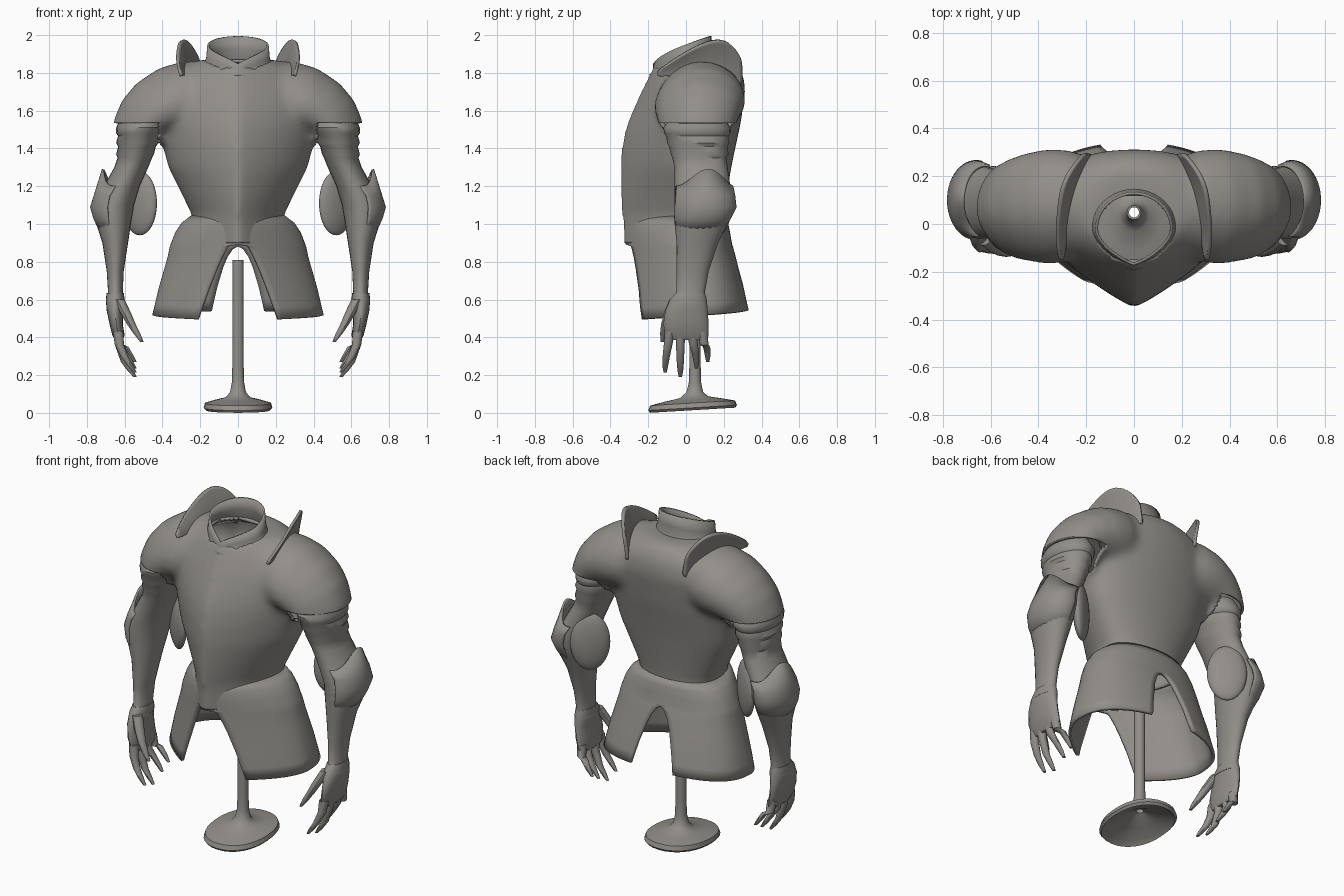
import bpy, bmesh, math
from math import sin, cos, pi, asin

if "Cube" in bpy.data.objects:
    bpy.data.objects.remove(bpy.data.objects["Cube"])

steel = bpy.data.materials.new("grey steel")
steel.diffuse_color = (0.29, 0.275, 0.255, 1)
steel.use_nodes = True
steel.node_tree.nodes["Principled BSDF"].inputs["Base Color"].default_value = steel.diffuse_color


def loft(bm, rings, wrap=True, caps=True):
    """Skin a list of point rings with quads."""
    vs = [[bm.verts.new(p) for p in r] for r in rings]
    n = len(vs[0])
    for a, b in zip(vs, vs[1:]):
        for i in range(n if wrap else n - 1):
            j = (i + 1) % n
            bm.faces.new((a[i], a[j], b[j], b[i]))
    if wrap and caps:
        bm.faces.new(vs[0][::-1])
        bm.faces.new(vs[-1])


def finish(name, bm, mirror=True, thick=0, offset=0.0, angle=40, subdiv=0):
    bmesh.ops.recalc_face_normals(bm, faces=bm.faces)
    me = bpy.data.meshes.new(name)
    bm.to_mesh(me)
    bm.free()
    ob = bpy.data.objects.new(name, me)
    bpy.context.collection.objects.link(ob)
    me.materials.append(steel)
    bpy.ops.object.select_all(action='DESELECT')
    ob.select_set(True)
    bpy.context.view_layer.objects.active = ob
    bpy.ops.object.shade_smooth_by_angle(angle=math.radians(angle))
    if mirror:
        m = ob.modifiers.new("mirror", 'MIRROR')
        m.use_clip = True
    if subdiv:
        d = ob.modifiers.new("smooth", 'SUBSURF')
        d.levels = d.render_levels = subdiv
    if thick:
        s = ob.modifiers.new("shell", 'SOLIDIFY')
        s.thickness, s.offset = thick, offset
    return ob


def oval(z, x0, x1, y0, y1, n=24, p=1.0):
    """Level oval; p below 1 squares it off."""
    sp = lambda v: math.copysign(abs(v) ** p, v)
    return [((x0 + x1) / 2 + (x1 - x0) / 2 * sp(cos(2 * pi * i / n)),
             (y0 + y1) / 2 + (y1 - y0) / 2 * sp(sin(2 * pi * i / n)), z) for i in range(n)]


def column(name, rows, n=24, **kw):
    """Part made of level ovals: rows of (z, x0, x1, y0, y1)."""
    bm = bmesh.new()
    loft(bm, [oval(*r, n=n) for r in rows])
    return finish(name, bm, **kw)


def body_point(t, w, yf, yb, z, ym=0.04):
    """Armour cross-section: keeled front, flattened back; t = 0 is the front."""
    c = cos(t)
    if c > 0:
        y = ym + (yf - ym) * (0.55 * c + 0.45 * (1 - abs(sin(t))))
    else:
        y = ym + (yb - ym) * abs(c) ** 0.75
    return (w * sin(t), y, z)


# Cuirass and pauldrons: fused closed volumes, then opened into a shell
bm = bmesh.new()
TORSO = [(0.84, .27, -.335, .21), (0.93, .255, -.338, .205), (1.04, .24, -.342, .20), (1.15, .295, -.35, .215),
         (1.30, .37, -.352, .24), (1.42, .40, -.342, .265), (1.51, .42, -.322, .285),
         (1.60, .44, -.287, .30), (1.70, .43, -.24, .315), (1.78, .36, -.20, .305),
         (1.83, .28, -.175, .28), (1.87, .20, -.15, .23)]
loft(bm, [[body_point(2 * pi * i / 48, w, f, b, z) for i in range(48)] for z, w, f, b in TORSO])
SHOULDER = [(.12, 1.865, .12, 1.50, -.12, .26), (.30, 1.86, .25, 1.48, -.155, .31),
            (.42, 1.825, .30, 1.48, -.165, .315), (.54, 1.745, .34, 1.48, -.155, .30),
            (.615, 1.655, .37, 1.48, -.145, .28), (.66, 1.55, .385, 1.47, -.135, .26),
            (.67, 1.43, .39, 1.43, -.13, .25)]
for s in (1, -1):
    rings = []
    for px, pz, qx, qz, y0, y1 in SHOULDER:
        ring = []
        for i in range(36):
            a = 2 * pi * i / 36
            # the outer front corner sweeps backwards
            sweep = .055 * cos(a) * max(0, -sin(a)) * min(1, px / .5)
            ring.append((s * ((px + qx) / 2 + (px - qx) / 2 * cos(a)),
                         (y0 + y1) / 2 + (y1 - y0) / 2 * sin(a) + sweep,
                         (pz + qz) / 2 + (pz - qz) / 2 * cos(a)))
        rings.append(ring)
    loft(bm, rings)
cuirass = finish("cuirass", bm, mirror=False)
rm = cuirass.modifiers.new("fuse", 'REMESH')
rm.mode, rm.voxel_size = 'VOXEL', 0.018
sm = cuirass.modifiers.new("soften", 'SMOOTH')
sm.factor, sm.iterations = 0.5, 18
dg = bpy.context.evaluated_depsgraph_get()
fused = bpy.data.meshes.new_from_object(cuirass.evaluated_get(dg))
bpy.data.objects.remove(cuirass)
bm = bmesh.new()
bm.from_mesh(fused)
for co, no in [((0, 0, .9), (0, 0, 1)), ((0, 0, 1.0), (0, 0, 1)), ((0, 0, 1.535), (0, 0, 1)),
               ((.1, 0, 0), (1, 0, 0)), ((-.1, 0, 0), (1, 0, 0))]:
    bmesh.ops.bisect_plane(bm, geom=bm.verts[:] + bm.edges[:] + bm.faces[:], plane_co=co, plane_no=no)
gone = []
for f in bm.faces:
    c = f.calc_center_median()
    neck = c.z > 1.7 and (c.x / .16) ** 2 + ((c.y + .02) / .145) ** 2 < 1
    hem = .9 if c.y < -.1 and abs(c.x) < .1 else 1.0
    if c.z < hem or neck or (c.z < 1.535 and abs(c.x) > .415):
        gone.append(f)
bmesh.ops.delete(bm, geom=gone, context='FACES')
finish("cuirass", bm, mirror=False, thick=0.016, offset=-1)

# Collar: pointed at the front, rising towards the back
bm = bmesh.new()
rings = []
for k, (rx, ry) in enumerate([(.21, .172), (.178, .158), (.162, .15), (.157, .148)]):
    ring = []
    for i in range(40):
        a = 2 * pi * i / 40
        x, y = rx * cos(a), -.02 + ry * sin(a)
        if y < -.02:
            y = -.02 - ry * (.6 * abs(sin(a)) + .4 * (1 - abs(cos(a))))
        r = min(1, max(0, (y + .17) / .3))
        low, high = 1.785 + .055 * r - .01 * abs(cos(a)), 1.84 + .155 * r ** 0.6
        ring.append((x, y, low + (high - low) * (k / 3) ** 1.4))
    rings.append(ring)
loft(bm, rings, caps=False)
finish("collar", bm, mirror=False, thick=0.012)

# Upright shoulder guards: (base x, y, base z, top x, top z)
bm = bmesh.new()
FIN = [(.30, -.15, 1.78, .31, 1.81), (.285, -.05, 1.79, .325, 1.88), (.265, .05, 1.80, .315, 1.94),
       (.245, .15, 1.79, .305, 1.98), (.215, .23, 1.77, .265, 1.97), (.185, .295, 1.72, .21, 1.88)]
loft(bm, [[(bx + (tx - bx) * k ** 1.5, y, bz + (tz - bz) * k) for k in (0, .33, .66, 1)]
          for bx, y, bz, tx, tz in FIN], wrap=False)
finish("shoulder_guard", bm, thick=0.016, subdiv=2)

# Thigh guards: skirt split by an arch at front and back
bm = bmesh.new()
SKIRT = [(1.04, .24, -.30, .20), (1.0, .292, -.31, .215), (.95, .325, -.312, .225),
         (.892, .347, -.31, .235), (.882, .351, -.31, .238), (.865, .355, -.31, .243), (.82, .364, -.312, .255),
         (.76, .38, -.315, .27), (.65, .41, -.32, .30), (.56, .43, -.33, .32), (.495, .445, -.33, .335)]
rings = []
for z, w, yf, yb in SKIRT:
    front = .045 + .165 * ((.89 - z) / .39) ** 0.8 if z < .89 else 0
    back = .14 * max(0, (.88 - z) / .385) ** 0.5
    t0, t1 = asin(front / w), pi - asin(back / w)
    ring = []
    for i in range(33):
        u = i / 32
        lift = .045 * u * max(0, (.9 - z) / .4)
        ring.append(body_point(t0 + (t1 - t0) * u, w, yf, yb, z + lift))
    rings.append(ring)
loft(bm, rings, wrap=False)
finish("thigh_guard", bm, thick=0.018)

# Arm with creased upper sleeve
column("arm", [(1.57, .42, .62, -.08, .20), (1.51, .395, .645, -.12, .235), (1.48, .405, .645, -.115, .235),
               (1.465, .42, .635, -.105, .225), (1.43, .42, .645, -.10, .23), (1.41, .435, .635, -.09, .22),
               (1.37, .445, .645, -.08, .225), (1.35, .455, .638, -.073, .215), (1.30, .475, .655, -.06, .22),
               (1.20, .52, .71, -.06, .235), (1.10, .55, .765, -.06, .255), (1.0, .567, .75, -.06, .22),
               (.90, .582, .718, -.05, .17), (.75, .605, .695, -.05, .12), (.64, .61, .688, -.05, .10),
               (.585, .60, .70, -.085, .11)])

# Elbow plate: outer wrap with a raised point, sinking into the forearm below
bm = bmesh.new()
rings = []
for z, cx, rx, cy, ry in [(.95, .655, .068, .07, .11), (1.03, .66, .10, .085, .147),
                          (1.09, .66, .117, .10, .162), (1.15, .65, .108, .10, .155), (1.2, .62, .095, .095, .15)]:
    ring = []
    for i in range(25):
        t = math.radians(-75 + 175 * i / 24)
        spike = max(0, cos(t - .15)) ** 4 if z == 1.2 else 0
        ring.append((cx + rx * cos(t), cy + ry * sin(t), z + .09 * spike))
    rings.append(ring)
loft(bm, rings, wrap=False)
finish("elbow_plate", bm, thick=0.012)

# Elbow fan: flat oval cup on the inner rear of the elbow
bm = bmesh.new()
bmesh.ops.create_uvsphere(bm, u_segments=24, v_segments=16, radius=1)
for v in bm.verts:
    a, b, c = v.co
    v.co = (.52 + .8 * .11 * a - .6 * .04 * b, .17 + .6 * .11 * a + .8 * .04 * b, 1.11 + .17 * c)
finish("elbow_fan", bm)

# Gauntlet palm
column("gauntlet_palm", [(.635, .605, .695, -.055, .10), (.60, .60, .70, -.085, .11), (.54, .61, .695, -.11, .115),
                         (.47, .61, .68, -.12, .12), (.41, .60, .665, -.11, .12), (.385, .61, .65, -.09, .11)], n=20)

# Fingers and thumb: tapered paths of (x, y, z, radius)
def digit(name, path):
    column(name, [(z, x - r, x + r, y - r, y + r) for x, y, z, r in path], n=10)

for k, (root, tip, zt) in enumerate([(-.085, -.11, .215), (-.03, -.03, .19), (.03, .055, .235), (.085, .115, .27)]):
    digit("finger_%d" % (k + 1), [(.635, root, .43, .028), (.628, root + (tip - root) * .4, .36, .024),
                                  (.60, root + (tip - root) * .8, zt + .08, .02),
                                  (.57, tip, zt + .035, .016), (.545, tip, zt, .009)])
digit("thumb", [(.63, -.06, .60, .03), (.595, -.09, .53, .028), (.565, -.11, .47, .023),
                (.535, -.12, .42, .018), (.508, -.125, .375, .009)])

# Stand: hollow pole flowing into a slightly tilted, hollowed foot
bm = bmesh.new()
STAND = [(.81, .021, .021), (.10, .021, .021), (.055, .09, .11), (.03, .15, .20), (.012, .17, .225),
         (.025, .182, .235), (.05, .175, .225), (.066, .12, .15), (.08, .065, .075), (.11, .042, .044),
         (.16, .033, .033), (.25, .03, .03), (.81, .03, .03), (.81, .021, .021)]
rings = []
for z, rx, ry in STAND:
    cy = .05 - .015 * min(1, ry / .2)
    rings.append([(x, y, z + (.06 * y if z < .09 else 0))
                  for x, y, z in oval(z, -rx, rx, cy - ry, cy + ry, n=32, p=.9 if rx > .1 else 1)])
loft(bm, rings, caps=False)
bmesh.ops.remove_doubles(bm, verts=bm.verts[:], dist=1e-5)
finish("stand", bm, mirror=False)
